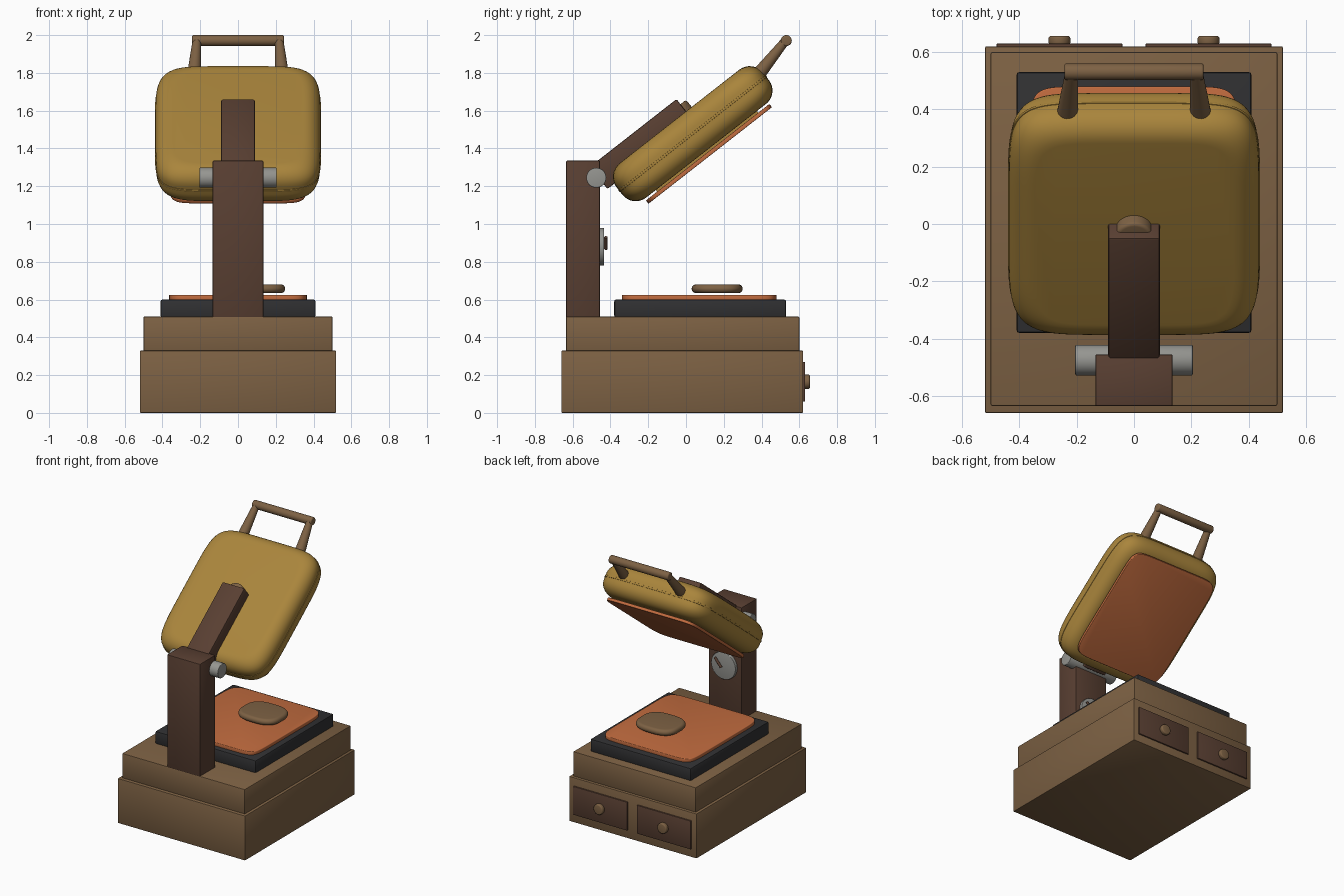
import bpy, bmesh, math
from mathutils import Matrix, Vector

if "Cube" in bpy.data.objects:
    bpy.data.objects.remove(bpy.data.objects["Cube"])


def material(name, rgb):
    m = bpy.data.materials.new(name)
    m.diffuse_color = (*rgb, 1)
    m.use_nodes = True
    m.node_tree.nodes["Principled BSDF"].inputs["Base Color"].default_value = m.diffuse_color
    return m


MUSTARD = material("mustard", (0.40, 0.235, 0.045))
BROWN = material("warm_brown", (0.205, 0.12, 0.057))
DARK = material("dark_brown", (0.10, 0.05, 0.032))
ORANGE = material("copper_orange", (0.54, 0.15, 0.05))
BLACK = material("charcoal", (0.03, 0.03, 0.032))
GREY = material("grey_metal", (0.30, 0.30, 0.28))

# Lid frame: local y runs along the lid, local z is the lid normal
TILT = Matrix.Rotation(math.radians(38), 4, 'X')
FLAT = Matrix.Identity(4)


def finish(bm, name, mat, frame=FLAT):
    bmesh.ops.recalc_face_normals(bm, faces=bm.faces[:])
    bm.transform(frame)
    me = bpy.data.meshes.new(name)
    bm.to_mesh(me)
    bm.free()
    me.materials.append(mat)
    ob = bpy.data.objects.new(name, me)
    bpy.context.collection.objects.link(ob)
    bpy.ops.object.select_all(action='DESELECT')
    ob.select_set(True)
    bpy.context.view_layer.objects.active = ob
    bpy.ops.object.shade_smooth_by_angle(angle=math.radians(35))
    return ob


def box(name, lo, hi, mat, bevel=0.006, frame=FLAT):
    lo, hi = Vector(lo), Vector(hi)
    bm = bmesh.new()
    bmesh.ops.create_cube(bm, size=1)
    bm.transform(Matrix.Translation((lo + hi) / 2) @ Matrix.Diagonal((*(hi - lo), 1)))
    if bevel:
        bmesh.ops.bevel(bm, geom=bm.edges[:], offset=bevel, segments=2,
                        affect='EDGES', profile=0.5)
    return finish(bm, name, mat, frame)


def rod(name, a, b, r1, r2, mat, bevel=0.0, frame=FLAT):
    a, b = Vector(a), Vector(b)
    bm = bmesh.new()
    bmesh.ops.create_cone(bm, cap_ends=True, segments=32, radius1=r1, radius2=r2,
                          depth=(b - a).length)
    if bevel:
        rims = [e for e in bm.edges if any(len(f.verts) > 4 for f in e.link_faces)]
        bmesh.ops.bevel(bm, geom=rims, offset=bevel, segments=3, affect='EDGES', profile=0.5)
    rot = (b - a).to_track_quat('Z', 'Y').to_matrix().to_4x4()
    bm.transform(Matrix.Translation((a + b) / 2) @ rot)
    return finish(bm, name, mat, frame)


def slab(name, centre, half, height, radius, power, mat, frame=FLAT, steps=6, n=80):
    """Rounded-square slab: superellipse plan with rounded rims."""
    bm = bmesh.new()
    prof = []
    for side in (-1, 1):
        for i in range(steps + 1):
            t = math.pi / 2 * (i / steps if side > 0 else 1 - i / steps)
            prof.append((radius * (1 - math.cos(t)),
                         side * (height / 2 - radius + radius * math.sin(t))))
    rings = []
    for inset, z in prof:
        ring = []
        for k in range(n):
            a = 2 * math.pi * (k + 0.5) / n
            c, s = math.cos(a), math.sin(a)
            ring.append(bm.verts.new((
                centre[0] + (half[0] - inset) * math.copysign(abs(c) ** (2 / power), c),
                centre[1] + (half[1] - inset) * math.copysign(abs(s) ** (2 / power), s),
                centre[2] + z)))
        rings.append(ring)
    for r, q in zip(rings, rings[1:]):
        for k in range(n):
            bm.faces.new((r[k], r[(k + 1) % n], q[(k + 1) % n], q[k]))
    bm.faces.new(rings[0])
    bm.faces.new(rings[-1])
    return finish(bm, name, mat, frame)


# Stepped base
box("base_lower", (-0.52, -0.66, 0), (0.52, 0.62, 0.33), BROWN)
box("base_upper", (-0.50, -0.635, 0.325), (0.50, 0.60, 0.51), BROWN)

# Drawer fronts and knobs on the back side
for s, tag in ((-1, "left"), (1, "right")):
    x0, x1 = sorted((s * 0.04, s * 0.48))
    box("drawer_front_" + tag, (x0, 0.61, 0.06), (x1, 0.63, 0.27), DARK, 0.004)
    rod("drawer_knob_" + tag, (s * 0.26, 0.625, 0.165), (s * 0.26, 0.656, 0.165),
        0.038, 0.038, BROWN, 0.008)

# Lower cooking plate with the patty on it
box("plate_bed", (-0.41, -0.38, 0.505), (0.41, 0.53, 0.60), BLACK, 0.01)
slab("lower_plate", (0, 0.07, 0.61), (0.365, 0.41), 0.03, 0.005, 10, ORANGE, steps=3)
slab("patty", (0.09, 0.165, 0.657), (0.16, 0.135), 0.046, 0.0225, 2.8, BROWN)

# Post, hinge and dial
box("post", (-0.135, -0.635, 0.505), (0.135, -0.455, 1.335), DARK)
rod("hinge_pin", (-0.205, -0.475, 1.245), (0.205, -0.475, 1.245), 0.053, 0.053, GREY, 0.004)
rod("dial", (0, -0.46, 0.88), (0, -0.433, 0.88), 0.1, 0.1, GREY, 0.004)
rod("dial_needle", (0.01, -0.424, 0.868), (0.062, -0.424, 0.93), 0.009, 0.009, DARK)

# Lid with seam band and upper plate, built in the tilted frame
slab("lid", (0, 0.938, 1.143), (0.437, 0.4925), 0.23, 0.09, 6, MUSTARD, TILT, steps=8, n=96)
slab("lid_seam", (0, 0.938, 1.143), (0.44, 0.495), 0.012, 0.002, 6, MUSTARD, TILT, 2, 96)
slab("upper_plate", (0, 0.94, 1.006), (0.365, 0.415), 0.022, 0.004, 10, ORANGE, TILT, steps=3)
box("upper_plate_core", (-0.3, 0.60, 1.01), (0.3, 1.28, 1.04), MUSTARD, 0, TILT)

# Arm from hinge to lid, with its end cap
box("lid_arm", (-0.09, 0.402, 1.19), (0.09, 0.983, 1.34), DARK, 0.008, TILT)
rod("arm_cap", (0, 0.955, 1.2), (0, 0.955, 1.306), 0.066, 0.066, BROWN, 0.012, TILT)

# Carrying handle
for s, tag in ((-1, "left"), (1, "right")):
    rod("handle_post_" + tag, (s * 0.232, 0.39, 1.80), (s * 0.218, 0.525, 1.968),
        0.036, 0.023, BROWN)
rod("handle_bar", (-0.243, 0.531, 1.971), (0.243, 0.531, 1.971), 0.029, 0.029, BROWN, 0.008)
